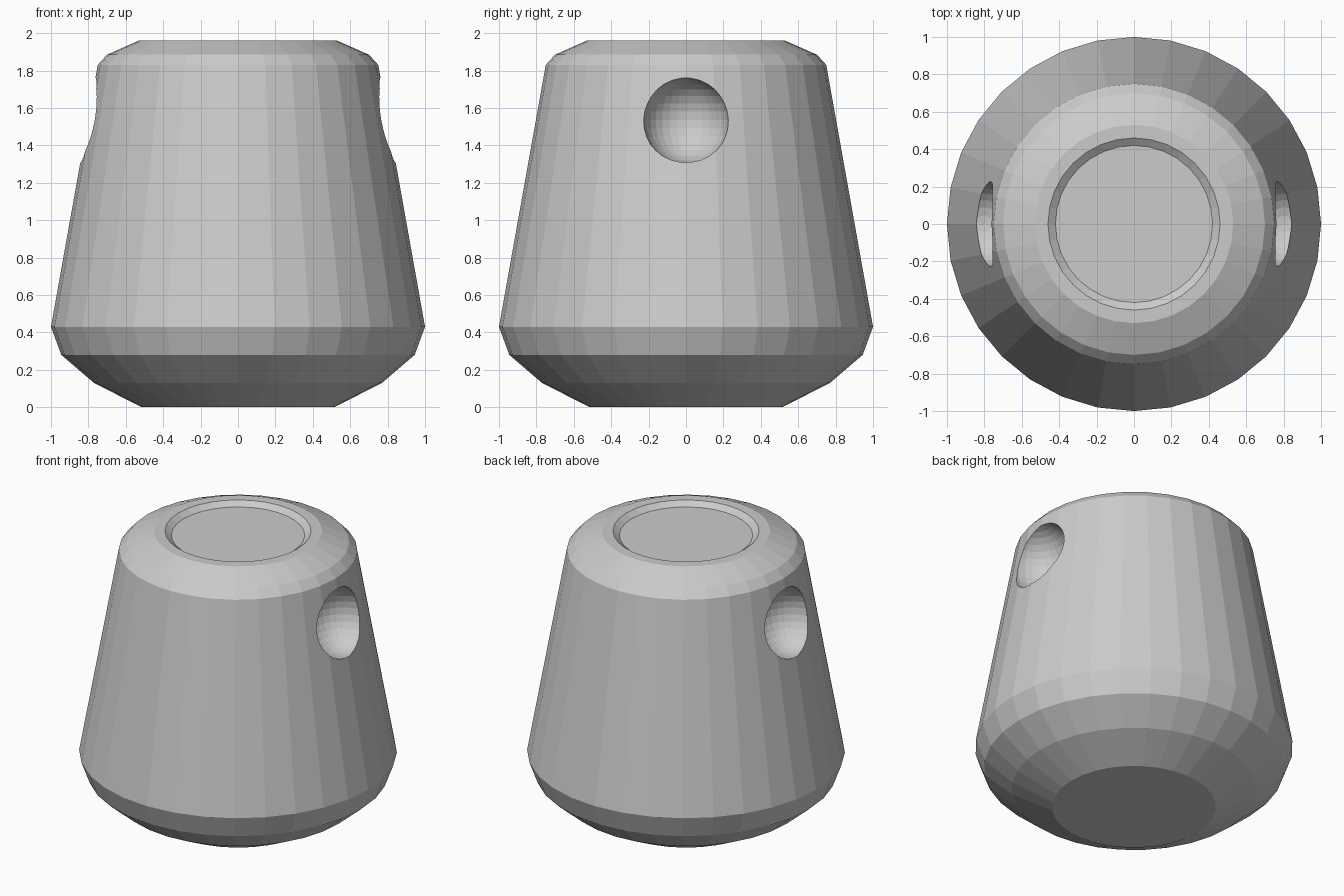
import bpy, bmesh, math

if "Cube" in bpy.data.objects:
    bpy.data.objects.remove(bpy.data.objects["Cube"])

SIDES = 32
# Outline as (radius, height), from the base up and into the shallow top recess
PROFILE = [(0.515, 0.0), (0.77, 0.13), (0.945, 0.28), (1.0, 0.43),
           (0.75, 1.83), (0.70, 1.885), (0.53, 1.96),
           (0.46, 1.96), (0.42, 1.93)]


def lathe(name, profile, sides):
    bm = bmesh.new()
    rings = []
    for r, z in profile:
        rings.append([bm.verts.new((r * math.cos(2 * math.pi * i / sides),
                                    r * math.sin(2 * math.pi * i / sides), z))
                      for i in range(sides)])
    for low, high in zip(rings, rings[1:]):
        for i in range(sides):
            j = (i + 1) % sides
            bm.faces.new((low[i], low[j], high[j], high[i]))
    bm.faces.new(rings[0][::-1])
    bm.faces.new(rings[-1])
    bmesh.ops.recalc_face_normals(bm, faces=bm.faces)
    mesh = bpy.data.meshes.new(name)
    bm.to_mesh(mesh)
    bm.free()
    obj = bpy.data.objects.new(name, mesh)
    bpy.context.collection.objects.link(obj)
    return obj


# Tapered body with rounded base and bevelled top
body = lathe("tapered_body", PROFILE, SIDES)

# Round finger dimples on the left and right sides
cutters = []
for side in (-1, 1):
    bpy.ops.mesh.primitive_uv_sphere_add(segments=32, ring_count=16, radius=0.23,
                                         location=(side * 0.803, 0, 1.535))
    cutter = bpy.context.object
    cutter.name = "dimple_cutter"
    cutter.hide_render = True
    cutters.append(cutter)
    cut = body.modifiers.new("dimple", 'BOOLEAN')
    cut.operation = 'DIFFERENCE'
    cut.solver = 'EXACT'
    cut.object = cutter

# Apply the cuts and clear the helpers
bpy.ops.object.select_all(action='DESELECT')
bpy.context.view_layer.objects.active = body
body.select_set(True)
for mod in list(body.modifiers):
    bpy.ops.object.modifier_apply(modifier=mod.name)
for cutter in cutters:
    bpy.data.objects.remove(cutter, do_unlink=True)
